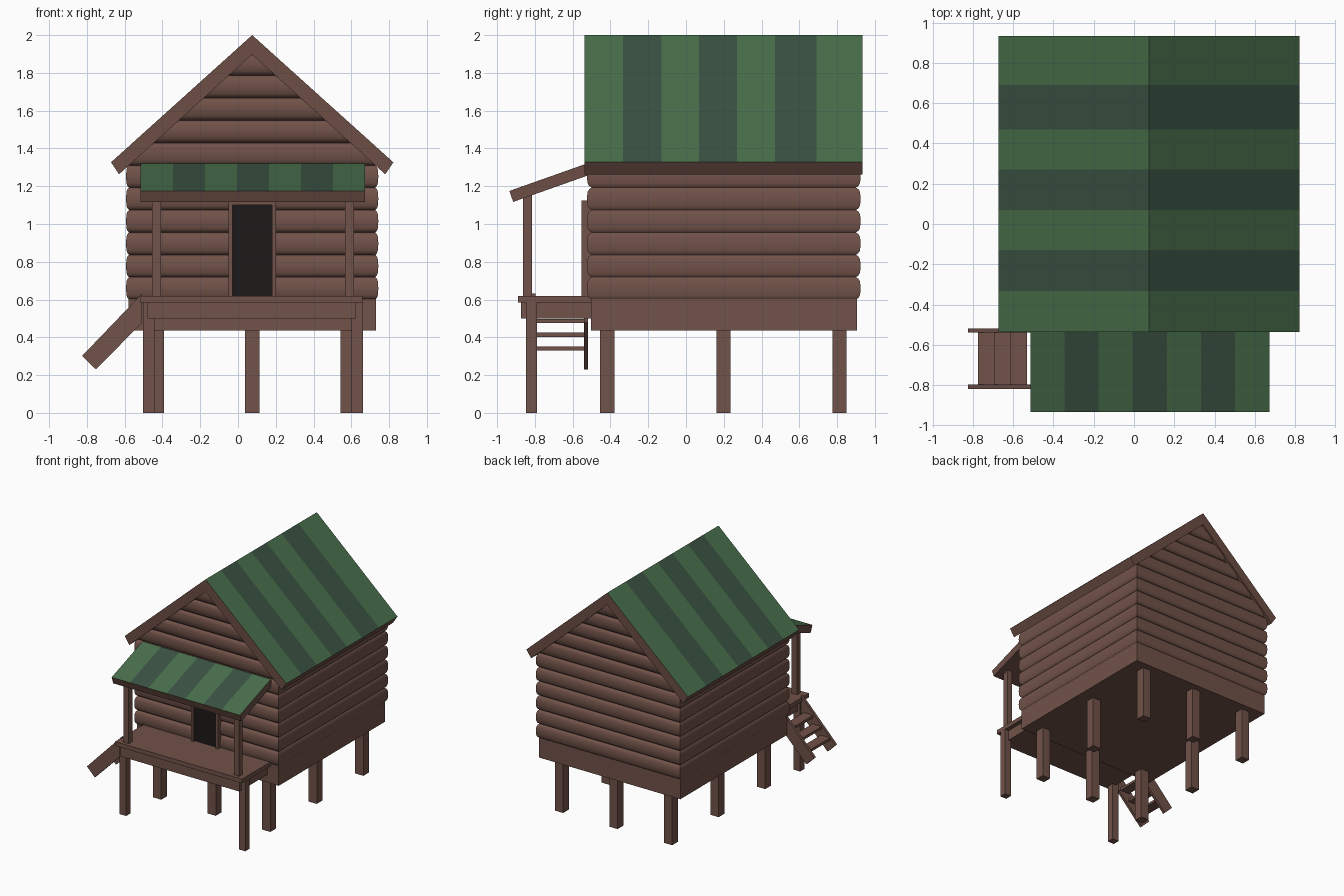
import bpy, math

if "Cube" in bpy.data.objects:
    bpy.data.objects.remove(bpy.data.objects["Cube"])

CX, CY = 0.075, 0.2          # house centre in plan


def material(name, rgb):
    m = bpy.data.materials.new(name)
    m.diffuse_color = (*rgb, 1)
    m.use_nodes = True
    m.node_tree.nodes["Principled BSDF"].inputs["Base Color"].default_value = m.diffuse_color
    return m


WOOD = material("wood", (0.165, 0.085, 0.066))
TRIM = material("trim_wood", (0.15, 0.075, 0.058))
LIGHT = material("roof_light_green", (0.065, 0.155, 0.07))
DARK = material("roof_dark_green", (0.042, 0.085, 0.055))
BLACK = material("doorway_dark", (0.012, 0.009, 0.009))


def mesh(name, verts, faces, mats, idx=None):
    me = bpy.data.meshes.new(name)
    me.from_pydata(verts, [], faces)
    for m in mats:
        me.materials.append(m)
    if idx:
        me.polygons.foreach_set("material_index", idx)
    ob = bpy.data.objects.new(name, me)
    bpy.context.collection.objects.link(ob)
    return ob


def loft(name, rings, mats, idx=None):
    """Skin a list of equal rings and cap both ends."""
    n = len(rings[0])
    verts = [v for r in rings for v in r]
    faces = [(k * n + i, k * n + (i + 1) % n, (k + 1) * n + (i + 1) % n, (k + 1) * n + i)
             for k in range(len(rings) - 1) for i in range(n)]
    last = (len(rings) - 1) * n
    faces += [tuple(range(n))[::-1], tuple(range(last, last + n))]
    ob = mesh(name, verts, faces, mats, idx)
    # consistent outward normals
    import bmesh
    bm = bmesh.new()
    bm.from_mesh(ob.data)
    bmesh.ops.recalc_face_normals(bm, faces=bm.faces)
    bm.to_mesh(ob.data)
    bm.free()
    return ob


def box(name, x, y, z, mat=WOOD):
    rings = [[(x[0], y[0], h), (x[1], y[0], h), (x[1], y[1], h), (x[0], y[1], h)] for h in z]
    return loft(name, rings, [mat])


def striped_roof(name, profile, cuts, place, green_edges):
    """Sweep a profile through the cuts; the green edges alternate in colour."""
    n = len(profile)
    idx = [(1 + k % 2) if i in green_edges else 0
           for k in range(len(cuts) - 1) for i in range(n)] + [0, 0]
    loft(name, [[place(c, p) for p in profile] for c in cuts], [TRIM, LIGHT, DARK], idx)


# floor base
box("floor_base", (CX - 0.655, CX + 0.655), (CY - 0.704, CY + 0.704), (0.435, 0.61))

# stilts around the edge of the floor
for i in (-1, 0, 1):
    for j in (-1, 0, 1):
        if i or j:
            x, y = CX + 0.505 * i, CY - 0.002 + 0.615 * j
            box("stilt", (x - 0.0375, x + 0.0375), (y - 0.0375, y + 0.0375), (0, 0.45))

# log courses: bulging rings, tapering into the gables under the roof
STEP = 0.1185
BULGE = [(0, 0), (0.08, 0.55), (0.2, 0.85), (0.5, 1), (0.8, 0.85), (0.92, 0.55), (1, 0)]
for c in range(11):
    rings = []
    for t, b in BULGE:
        z = 0.6 + STEP * (c + t)
        hx = min(0.652 + 0.016 * b, (1.95 - z) / 0.9)
        hy = 0.7 + 0.025 * b
        rings.append([(CX + sx * hx, CY + sy * hy, z)
                      for sx, sy in ((-1, -1), (1, -1), (1, 1), (-1, 1))])
    log = loft("log_course", rings, [WOOD])
    bpy.ops.object.select_all(action='DESELECT')
    log.select_set(True)
    bpy.context.view_layer.objects.active = log
    bpy.ops.object.shade_smooth_by_angle(angle=math.radians(35))

# main roof
gable = [(-0.747, 1.327), (0, 2.0), (0.747, 1.327), (0.705, 1.263), (0, 1.897), (-0.705, 1.263)]
striped_roof("main_roof", gable, [-0.537, -0.333, -0.13, 0.07, 0.27, 0.47, 0.69, 0.935],
             lambda y, p: (CX + p[0], y, p[1]), (0, 1))

# porch roof
lean = [(-0.935, 1.175), (-0.525, 1.32), (-0.505, 1.262), (-0.915, 1.117)]
striped_roof("porch_roof", lean, [-0.515 + 1.187 * k / 7 for k in range(8)],
             lambda x, p: (x, p[0], p[1]), (0,))

# porch deck, frame and posts
box("porch_deck", (-0.515, 0.66), (-0.89, -0.5), (0.585, 0.62))
box("porch_frame", (-0.478, 0.624), (-0.873, -0.5), (0.5, 0.59))
for s in (-1, 1):
    x = 0.079 + s * 0.552
    box("porch_stilt", (x - 0.03, x + 0.03), (-0.847, -0.79), (0, 0.586))
    x = 0.079 + s * 0.511
    box("porch_post", (x - 0.024, x + 0.024), (-0.862, -0.815), (0.61, 1.165))

# doorway
box("doorway", (-0.035, 0.19), (-0.532, -0.5), (0.615, 1.11), BLACK)
for x in (-0.05, 0.18):
    box("door_jamb", (x, x + 0.022), (-0.553, -0.5), (0.61, 1.125))
box("door_lintel", (-0.05, 0.202), (-0.553, -0.5), (1.1, 1.125))

# side steps
side = [(-0.508, 0.632), (-0.825, 0.302), (-0.752, 0.23), (-0.508, 0.478)]
for y in (-0.82, -0.54):
    loft("step_stringer", [[(x, yy, z) for x, z in side] for yy in (y, y + 0.022)], [WOOD])
for k in range(3):
    x, z = -0.775 + 0.079 * k, 0.33 + 0.073 * k
    box("step_tread", (x, x + 0.085), (-0.81, -0.53), (z, z + 0.022))
